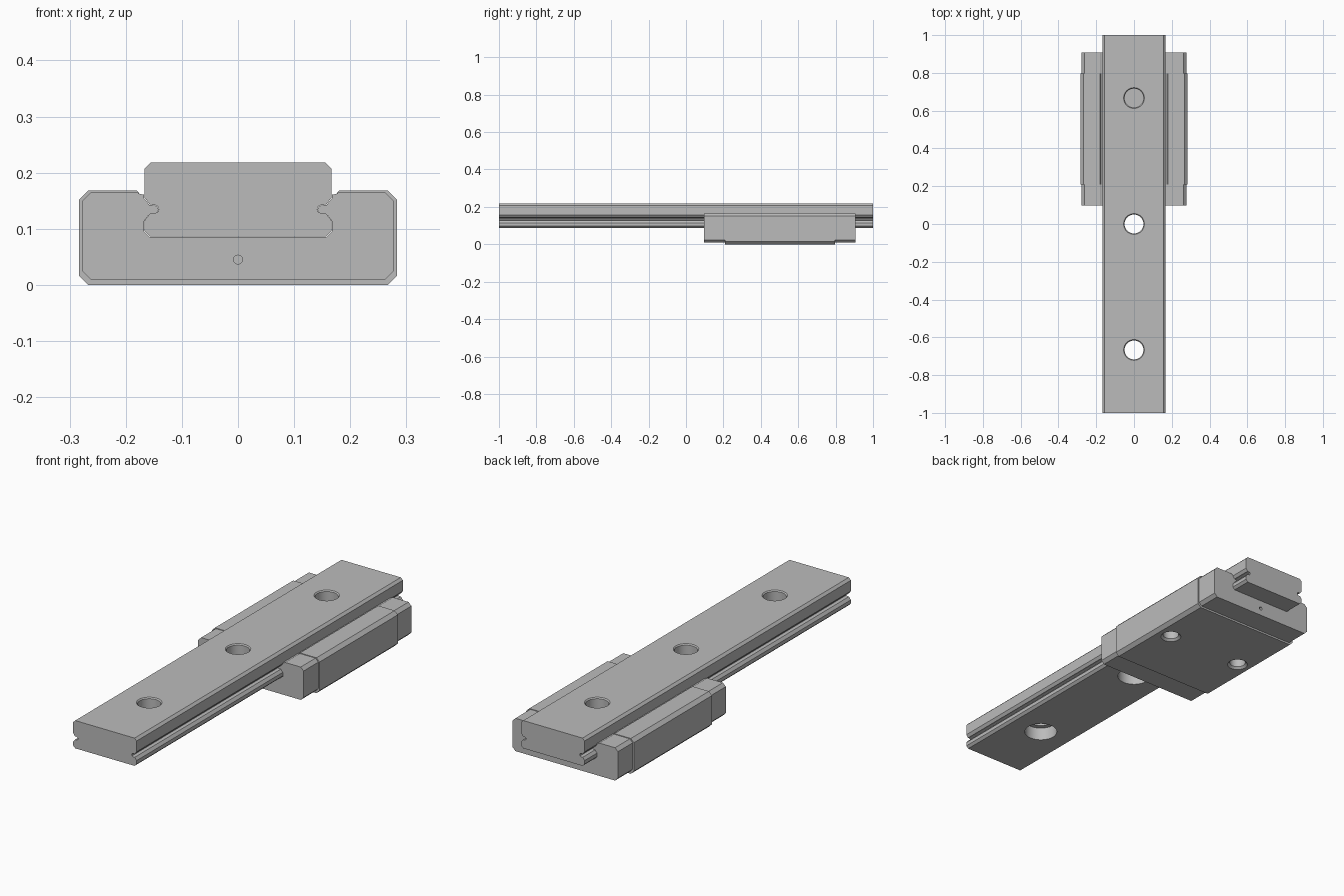
import bpy, bmesh, math

if "Cube" in bpy.data.objects:
    bpy.data.objects.remove(bpy.data.objects["Cube"])

steel = bpy.data.materials.new("plain_grey")
steel.diffuse_color = (0.50, 0.50, 0.50, 1)
steel.use_nodes = True
steel.node_tree.nodes["Principled BSDF"].inputs["Base Color"].default_value = steel.diffuse_color


def finish(bm, name):
    bmesh.ops.recalc_face_normals(bm, faces=bm.faces)
    me = bpy.data.meshes.new(name)
    bm.to_mesh(me)
    bm.free()
    me.materials.append(steel)
    ob = bpy.data.objects.new(name, me)
    bpy.context.collection.objects.link(ob)
    return ob


def extrude(name, half, y0, y1):
    """Mirror a right-hand half profile (x, z) and extrude it along y."""
    pts = half + [(-x, z) for x, z in reversed(half)]
    bm = bmesh.new()
    a = [bm.verts.new((x, y0, z)) for x, z in pts]
    b = [bm.verts.new((x, y1, z)) for x, z in pts]
    n = len(pts)
    bm.faces.new(a)
    bm.faces.new(b[::-1])
    for i in range(n):
        j = (i + 1) % n
        bm.faces.new((a[i], b[i], b[j], a[j]))
    return finish(bm, name)


def turned(name, prof, loc, seg=48, rot=(0, 0, 0)):
    """Solid of revolution from (radius, height) pairs."""
    bm = bmesh.new()
    rings = [[bm.verts.new((r * math.cos(2 * math.pi * k / seg),
                            r * math.sin(2 * math.pi * k / seg), h))
              for k in range(seg)] for r, h in prof]
    bm.faces.new(rings[0])
    bm.faces.new(rings[-1])
    for a, b in zip(rings, rings[1:]):
        for k in range(seg):
            j = (k + 1) % seg
            bm.faces.new((a[k], a[j], b[j], b[k]))
    ob = finish(bm, name)
    ob.location, ob.rotation_euler = loc, rot
    ob.hide_render = True
    return ob


def activate(ob):
    bpy.ops.object.select_all(action='DESELECT')
    ob.select_set(True)
    bpy.context.view_layer.objects.active = ob


def drill(ob, cutters):
    bpy.context.view_layer.update()
    activate(ob)
    for c in cutters:
        m = ob.modifiers.new("hole", 'BOOLEAN')
        m.operation, m.solver, m.object = 'DIFFERENCE', 'EXACT', c
        bpy.ops.object.modifier_apply(modifier=m.name)
    for c in cutters:
        bpy.data.objects.remove(c)
    activate(ob)
    bpy.ops.object.shade_smooth_by_angle(angle=math.radians(25))


# Rail side from bottom to top, with the ball groove
side = [(0.156, 0.086), (0.167, 0.097), (0.167, 0.114), (0.157, 0.127),
        (0.148, 0.1275), (0.143, 0.130), (0.141, 0.135), (0.143, 0.140),
        (0.148, 0.1425), (0.157, 0.143), (0.167, 0.156)]
rail = extrude("rail", side + [(0.167, 0.207), (0.156, 0.218)], -1, 1)

# Counterbored screw holes, wide end underneath
drill(rail, [turned("rail_hole_cutter",
                    [(0.074, 0.06), (0.074, 0.148), (0.05, 0.148),
                     (0.05, 0.213), (0.061, 0.224)], (0, y, 0))
             for y in (-2 / 3, 0, 2 / 3)])


def carriage(name, w, z0, z1, c, y0, y1):
    """U-shaped section wrapped around the rail."""
    inner = [(x + 0.0008, z - 0.0008) for x, z in side]
    half = [(w - c, z0), (w, z0 + c), (w, z1 - c), (w - c, z1),
            (0.180, z1), (0.175, 0.162), (0.1678, 0.161)]
    return extrude(name, half + inner[::-1], y0, y1)


# Carriage block with two blind mounting holes underneath
block = carriage("carriage_block", 0.283, 0.0, 0.168, 0.016, 0.208, 0.796)
drill(block, [turned("mount_hole_cutter",
                     [(0.056, -0.01), (0.036, 0.010), (0.036, 0.070)],
                     (x, 0.502, 0), 32) for x in (-0.2, 0.2)])

# End caps, slightly smaller than the block, each with a tiny grease port
for name, y0, y1, face in (("front_end_cap", 0.097, 0.208, 0.097),
                           ("back_end_cap", 0.796, 0.907, 0.907)):
    cap = carriage(name, 0.277, 0.009, 0.165, 0.015, y0, y1)
    drill(cap, [turned("port_cutter", [(0.008, -0.03), (0.008, 0.03)],
                       (0, face, 0.045), 12, (math.pi / 2, 0, 0))])
